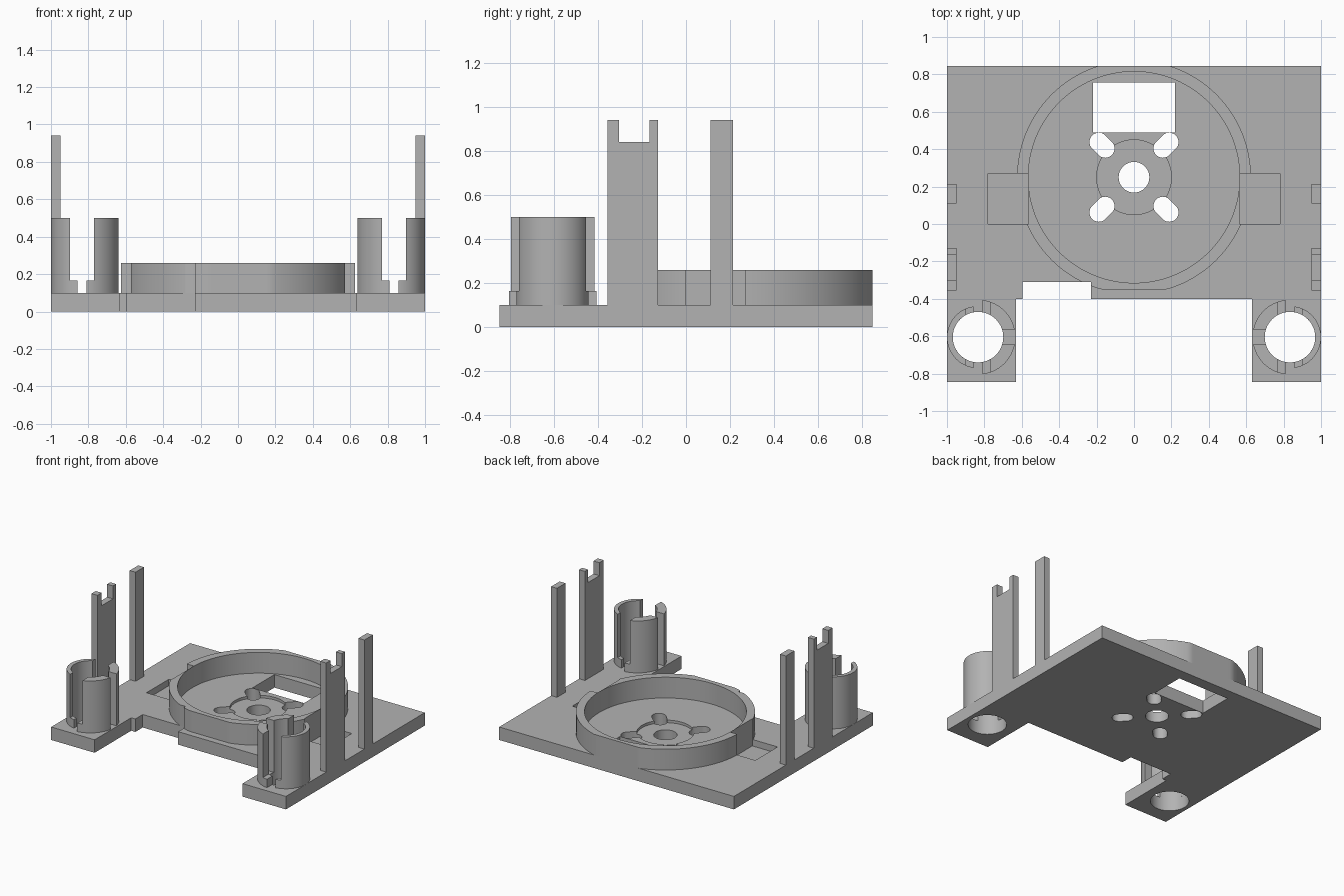
import bpy, bmesh
from math import sin, cos, pi, radians

if "Cube" in bpy.data.objects:
    bpy.data.objects.remove(bpy.data.objects["Cube"])

grey = bpy.data.materials.new("plain grey")
grey.use_nodes = True
GREY = (0.45, 0.45, 0.45, 1)
grey.diffuse_color = GREY
grey.node_tree.nodes["Principled BSDF"].inputs["Base Color"].default_value = GREY


def prism(name, points, z0, z1):
    """Extrude a flat outline from z0 to z1."""
    bm = bmesh.new()
    face = bm.faces.new([bm.verts.new((x, y, z0)) for x, y in points])
    top = bmesh.ops.extrude_face_region(bm, geom=[face])["geom"]
    for v in top:
        if isinstance(v, bmesh.types.BMVert):
            v.co.z = z1
    bmesh.ops.recalc_face_normals(bm, faces=bm.faces)
    mesh = bpy.data.meshes.new(name)
    bm.to_mesh(mesh)
    bm.free()
    mesh.materials.append(grey)
    obj = bpy.data.objects.new(name, mesh)
    bpy.context.collection.objects.link(obj)
    return obj


def box(name, x0, x1, y0, y1, z0, z1):
    return prism(name, [(x0, y0), (x1, y0), (x1, y1), (x0, y1)], z0, z1)


def arc(cx, cy, r, a0, a1, n):
    return [(cx + r * cos(radians(a0 + (a1 - a0) * i / n)),
             cy + r * sin(radians(a0 + (a1 - a0) * i / n))) for i in range(n + 1)]


def disc(name, cx, cy, r, z0, z1, n=96):
    return prism(name, arc(cx, cy, r, 0, 360, n)[:-1], z0, z1)


def cut(obj, cutter):
    """Subtract a cutter and discard it."""
    mod = obj.modifiers.new("cut", 'BOOLEAN')
    mod.operation = 'DIFFERENCE'
    mod.solver = 'EXACT'
    mod.object = cutter
    bpy.context.view_layer.objects.active = obj
    bpy.ops.object.modifier_apply(modifier=mod.name)
    bpy.data.objects.remove(cutter)


def smooth(obj):
    bpy.ops.object.select_all(action='DESELECT')
    obj.select_set(True)
    bpy.context.view_layer.objects.active = obj
    bpy.ops.object.shade_smooth_by_angle(angle=radians(30))


PLATE = 0.10            # plate thickness
CY = 0.25               # centre of the round seat
TX, TY = 0.834, -0.605  # centre of each socket

# Base plate with two front legs and an offset notch
plate = prism("base_plate", [
    (-1, -0.845), (-0.63, -0.845), (-0.63, -0.40), (-0.595, -0.40),
    (-0.595, -0.31), (-0.23, -0.31), (-0.23, -0.40), (0.63, -0.40),
    (0.63, -0.845), (1, -0.845), (1, 0.845), (-1, 0.845)], 0, PLATE)

# Counterbore, shaft hole and rectangular window
cut(plate, disc("counterbore_cutter", 0, CY, 0.2, 0.08, 0.2))
cut(plate, disc("shaft_cutter", 0, CY, 0.082, -0.1, 0.2, 48))
cut(plate, box("window_cutter", -0.22, 0.22, 0.49, 0.757, -0.1, 0.2))

# Four radial screw slots
for a in (45, 135, 225, 315):
    ux, uy = cos(radians(a)), sin(radians(a))
    near, far = 0.218, 0.266
    slot = (arc(ux * far, CY + uy * far, 0.05, a - 90, a + 90, 16)
            + arc(ux * near, CY + uy * near, 0.05, a + 90, a + 270, 16))
    cut(plate, prism("slot_cutter", slot, -0.1, 0.2))

# Raised ring, trimmed flat at front and back
outline = [(x, min(max(y, -0.35), 0.845))
           for x, y in arc(0, CY, 0.625, 0, 360, 160)[:-1]]
ring = prism("seat_ring", outline, PLATE, 0.26)
cut(ring, disc("ring_bore_cutter", 0, CY, 0.565, 0, 0.4, 128))
cut(ring, box("notch_cutter", -0.595, -0.23, -0.5, -0.31, 0, 0.4))

for s, side in ((-1, "right"), (1, "left")):
    def sbox(name, x0, x1, *rest):
        lo, hi = sorted((s * x0, s * x1))
        return box(name, lo, hi, *rest)

    # Side pockets bite into plate and ring
    for part in (plate, ring):
        cut(part, sbox("pocket_cutter", 0.565, 0.78, 0, 0.27, 0.05, 0.4))
    cut(plate, disc("bore_cutter", s * TX, TY, 0.135, -0.1, 0.2, 64))

    # Tall edge posts, the front one with a forked top
    sbox(side + "_rear_post", 0.95, 1, 0.11, 0.213, PLATE, 0.94)
    fork = sbox(side + "_fork_post", 0.95, 1, -0.355, -0.127, PLATE, 0.94)
    cut(fork, sbox("fork_cutter", 0.9, 1.1, -0.303, -0.165, 0.84, 1.1))

    # Split socket: thin outer half, thicker slotted inner half
    for half, r, d in (("outer", 0.166, s), ("inner", 0.2, -s)):
        mid = 0 if d > 0 else 180
        profile = (arc(s * TX, TY, r, mid - 90, mid + 90, 40)
                   + arc(s * TX, TY, 0.135, mid + 90, mid - 90, 40))
        wall = prism(side + "_socket_" + half, profile, PLATE, 0.5)
        for gap, z in ((0.065, 0.165), (0.025, 0)):
            cut(wall, sbox("gap_cutter", TX - gap, TX + gap, -1, 0, z, 0.7))
        if half == "inner":
            cut(wall, sbox("slot_cutter", 0.5, TX, TY - 0.037, TY + 0.037, 0, 0.7))
        smooth(wall)

smooth(plate)
smooth(ring)
